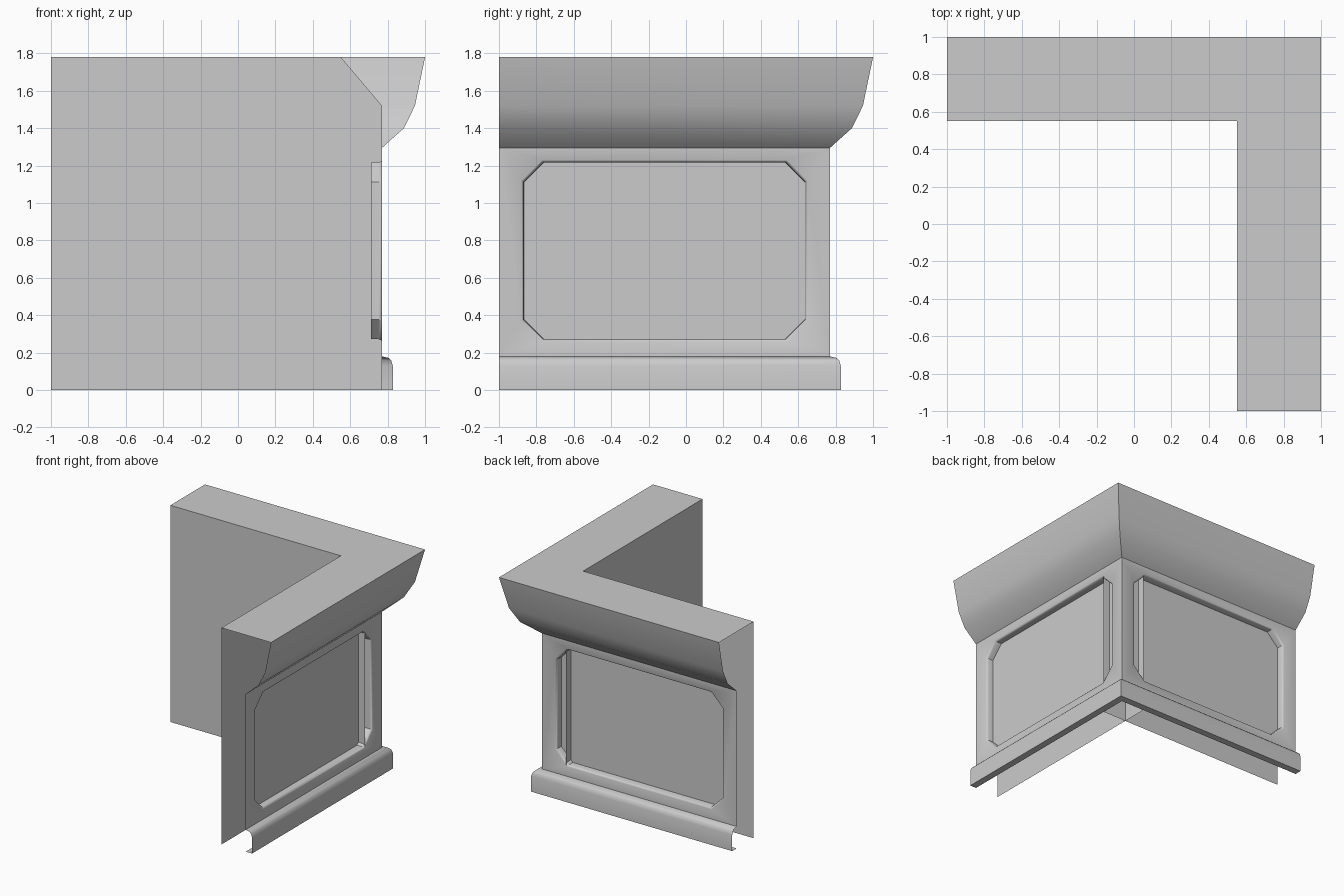
import bpy, bmesh
from math import radians
from mathutils import Vector

if "Cube" in bpy.data.objects:
    bpy.data.objects.remove(bpy.data.objects["Cube"])

TOP, INNER, WALL = 1.78, 0.55, 0.77


def build(name, faces, smooth=40):
    """faces: list of (points, outward direction)."""
    bm = bmesh.new()
    for pts, out in faces:
        f = bm.faces.new([bm.verts.new(p) for p in pts])
        f.normal_update()
        if f.normal.dot(Vector(out)) < 0:
            f.normal_flip()
    bmesh.ops.remove_doubles(bm, verts=bm.verts, dist=0.0005)
    me = bpy.data.meshes.new(name)
    bm.to_mesh(me)
    bm.free()
    ob = bpy.data.objects.new(name, me)
    bpy.context.collection.objects.link(ob)
    bpy.ops.object.select_all(action='DESELECT')
    ob.select_set(True)
    bpy.context.view_layer.objects.active = ob
    bpy.ops.object.shade_smooth_by_angle(angle=radians(smooth))
    return ob


def swap(faces):
    """Mirror across the corner diagonal (x <-> y)."""
    return [([(p[1], p[0], p[2]) for p in pts], (o[1], o[0], o[2])) for pts, o in faces]


def moulding(name, prof):
    """Profile of (offset, z), listed top to bottom, mitred round the corner."""
    faces = []
    for (d0, z0), (d1, z1) in zip(prof, prof[1:]):
        faces.append(([(d0, -1, z0), (d0, d0, z0), (d1, d1, z1), (d1, -1, z1)],
                      (z0 - z1, 0, d0 - d1 if z0 == z1 else d1 - d0)))
    # underside strips face down
    faces = [(p, (0, 0, -1)) if p[0][2] == p[2][2] else (p, o) for p, o in faces]
    return build(name, faces + swap(faces))


# Crown and base mouldings
moulding("crown_moulding", [(1.0, TOP), (0.946, 1.52), (0.887, 1.40), (WALL, 1.295)])
moulding("base_moulding", [(WALL, 0.18), (0.805, 0.172), (0.819, 0.158),
                           (0.828, 0.13), (0.828, 0), (WALL, 0)])

# Counter top
build("counter_top", [([(-1, 1, TOP), (-1, INNER, TOP), (INNER, INNER, TOP),
                        (INNER, -1, TOP), (1, -1, TOP), (1, 1, TOP)], (0, 0, 1))])

# Inner walls, crossing at the corner
wall = [([(-1, INNER, 0), (WALL, INNER, 0), (WALL, INNER, 1.52),
          (INNER, INNER, TOP), (-1, INNER, TOP)], (0, -1, 0))]
build("inner_wall_back", wall)
build("inner_wall_side", swap(wall))


# Outer wall with a sunken clipped-corner panel
def octagon(x, i):
    a, b, c, d = -0.88 + i, 0.65 - i, 0.26 + i, 1.23 - i
    k = 0.11 - 0.4 * i
    return [Vector((x, y, z)) for y, z in (
        (a + k, c), (b - k, c), (b, c + k), (b, d - k),
        (b - k, d), (a + k, d), (a, d - k), (a, c + k))]


rings = [octagon(WALL, 0), octagon(0.765, 0.007), octagon(0.752, 0.012), octagon(0.71, 0.014)]
centre = sum(rings[0], Vector()) / 8
front = (1, 0, 0)
panel = [(rings[-1], front)]
for r0, r1 in zip(rings, rings[1:]):
    for i in range(8):
        j = (i + 1) % 8
        mid = (r0[i] + r0[j]) / 2
        out = centre - mid
        out.x = 0.05
        panel.append(([r0[i], r0[j], r1[j], r1[i]], out))
rect = [Vector((WALL, y, z)) for y, z in ((-1, 0.18), (WALL, 0.18), (WALL, 1.295), (-1, 1.295))]
o = rings[0]
for s in range(4):
    n = (s + 1) % 4
    panel.append(([rect[s], rect[n], o[2 * s + 1], o[2 * s]], front))
    panel.append(([rect[n], o[(2 * s + 2) % 8], o[2 * s + 1]], front))
build("panelled_wall_side", panel)
build("panelled_wall_back", swap(panel))
